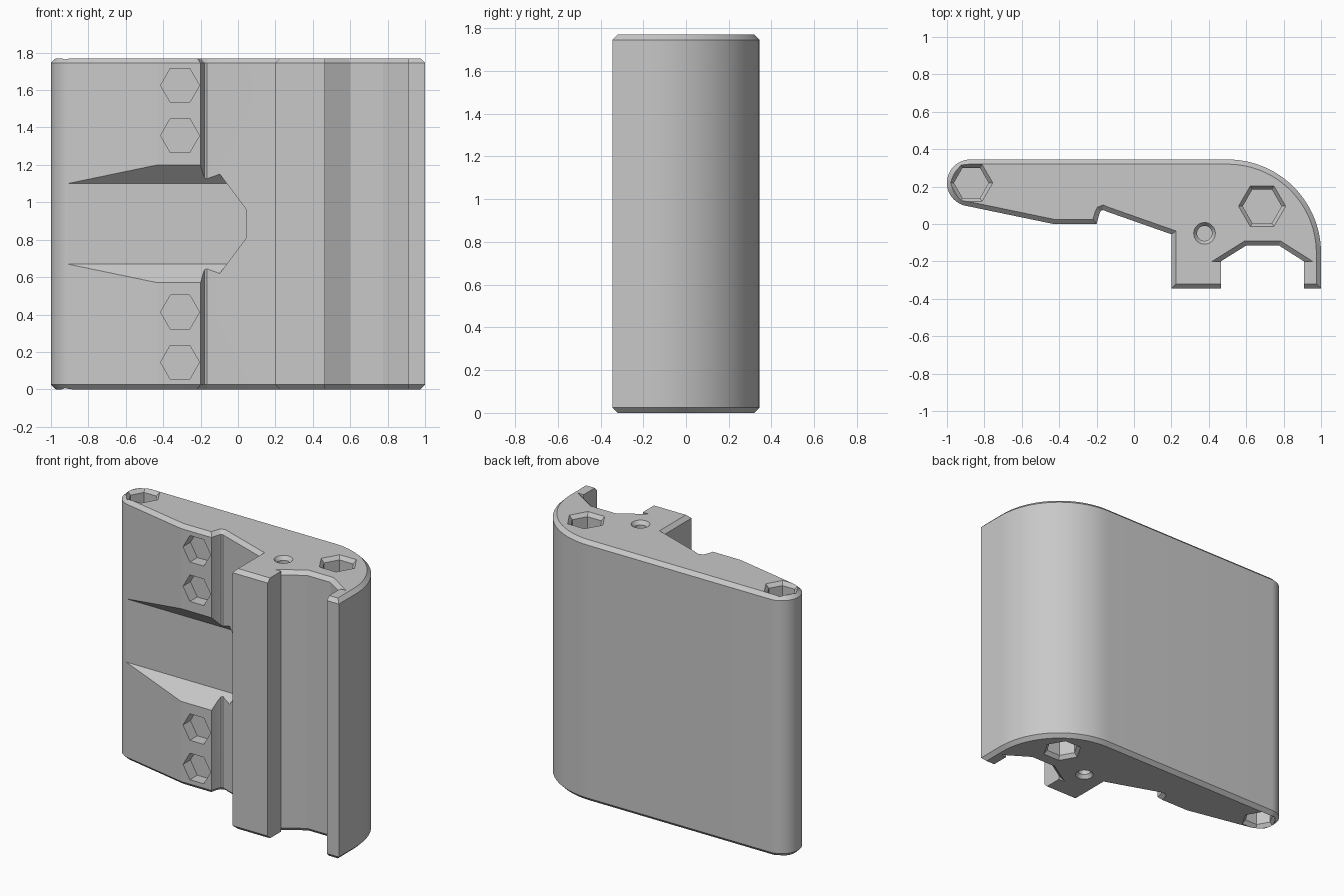
import bpy, bmesh
from math import cos, sin, radians
from mathutils import Vector

cube = bpy.data.objects.get("Cube")
if cube:
    bpy.data.objects.remove(cube)

HEIGHT, CHAMFER = 1.77, 0.025
MID = HEIGHT / 2

grey = bpy.data.materials.new("plain grey")
grey.use_nodes = True
grey.diffuse_color = (0.58, 0.58, 0.58, 1)
grey.node_tree.nodes["Principled BSDF"].inputs["Base Color"].default_value = grey.diffuse_color


def arc(cx, cy, r, a0, a1, n):
    angles = [radians(a0 + (a1 - a0) * i / n) for i in range(n + 1)]
    return [(cx + r * cos(a), cy + r * sin(a)) for a in angles]


def inset(points, amounts):
    """Move each outline edge inward by its own amount."""
    result = []
    count = len(points)
    normals = []
    for i in range(count):
        d = (Vector(points[(i + 1) % count]) - Vector(points[i])).normalized()
        normals.append(Vector((-d.y, d.x)))
    for i, p in enumerate(points):
        a, b, da, db = normals[i - 1], normals[i], amounts[i - 1], amounts[i]
        det = a.x * b.y - a.y * b.x
        if abs(det) < 0.005:
            move = b * db
        else:
            move = Vector((da * b.y - db * a.y, db * a.x - da * b.x)) / det
        result.append(Vector(p) + move)
    return result


def loft(bm, rings):
    """Closed solid through rings of equal point count."""
    rows = [[bm.verts.new(p) for p in ring] for ring in rings]
    for low, high in zip(rows, rows[1:]):
        for i in range(len(low)):
            j = (i + 1) % len(low)
            bm.faces.new((low[i], low[j], high[j], high[i]))
    bm.faces.new(rows[0][::-1])
    bm.faces.new(rows[-1])


def make_object(name, bm):
    bmesh.ops.recalc_face_normals(bm, faces=bm.faces[:])
    mesh = bpy.data.meshes.new(name)
    bm.to_mesh(mesh)
    bm.free()
    mesh.materials.append(grey)
    obj = bpy.data.objects.new(name, mesh)
    bpy.context.collection.objects.link(obj)
    return obj


# Body outline, counter-clockwise
front = [(-0.43, 0), (-0.2, 0), (-0.185, 0.055), (-0.178, 0.07), (-0.165, 0.075),
         (-0.15, 0.068), (0.2, -0.055), (0.2, -0.345)]
channel = [(0.465, -0.345), (0.465, -0.2), (0.464, -0.2), (0.6, -0.115),
           (0.775, -0.115), (0.909, -0.2), (0.91, -0.2), (0.91, -0.345)]
back = [(1, -0.345)] + arc(0.5, -0.155, 0.5, 0, 90, 24) + arc(-0.875, 0.22, 0.125, 90, 258, 32)
outline = front + channel + back

# The straight channel walls keep square ends
amounts = [CHAMFER] * len(outline)
for k in (0, 1, 5, 6):
    amounts[len(front) + k] = 0
amounts[len(front) + 7] = CHAMFER
end = inset(outline, amounts)

bm = bmesh.new()
loft(bm, [[(x, y, z) for x, y in ring] for ring, z in (
    (end, 0), (outline, CHAMFER), (outline, HEIGHT - CHAMFER), (end, HEIGHT))])
body = make_object("clamp_body", bm)

# Cutters: end sockets, front sockets and the flared front pocket
bm = bmesh.new()


def socket(x, y, r, lip, sides, depth):
    for flip in (False, True):
        levels = [(r + 0.02, -0.02), (r, 0), (r - lip, CHAMFER), (r - lip, depth)]
        loft(bm, [[(px, py, d if flip else HEIGHT - d)
                   for px, py in arc(x, y, rad, 0, 360, sides)[:-1]] for rad, d in levels])


socket(-0.87, 0.22, 0.115, 0.022, 6, 0.15)
socket(0.685, 0.095, 0.126, 0.022, 6, 0.15)
socket(0.377, -0.05, 0.058, 0.018, 32, 0.15)

for side in (1, -1):
    for offset in (0.74, 0.472):
        loft(bm, [[(px, y, pz) for px, pz in arc(-0.31, MID + side * offset, 0.104, 0, 360, 6)[:-1]]
                  for y in (-0.1, 0.08)])


def pocket_ring(y):
    flare = 0.1 - y
    half = [(0.045, 0.075), (-0.06 - 0.75 * flare, 0.215 + flare), (-1.2, 0.215 + flare)]
    ring = half + [(x, -z) for x, z in reversed(half)]
    return [(x, y, MID + z) for x, z in ring]


loft(bm, [pocket_ring(-0.2), pocket_ring(0.1)])
cutter = make_object("cutter", bm)
cutter.hide_render = True

bpy.ops.object.select_all(action="DESELECT")
bpy.context.view_layer.objects.active = body
body.select_set(True)
cut = body.modifiers.new("cuts", "BOOLEAN")
cut.operation = "DIFFERENCE"
cut.solver = "EXACT"
cut.object = cutter
bpy.ops.object.modifier_apply(modifier=cut.name)
bpy.data.objects.remove(cutter)

bpy.ops.object.shade_smooth_by_angle(angle=radians(11))
